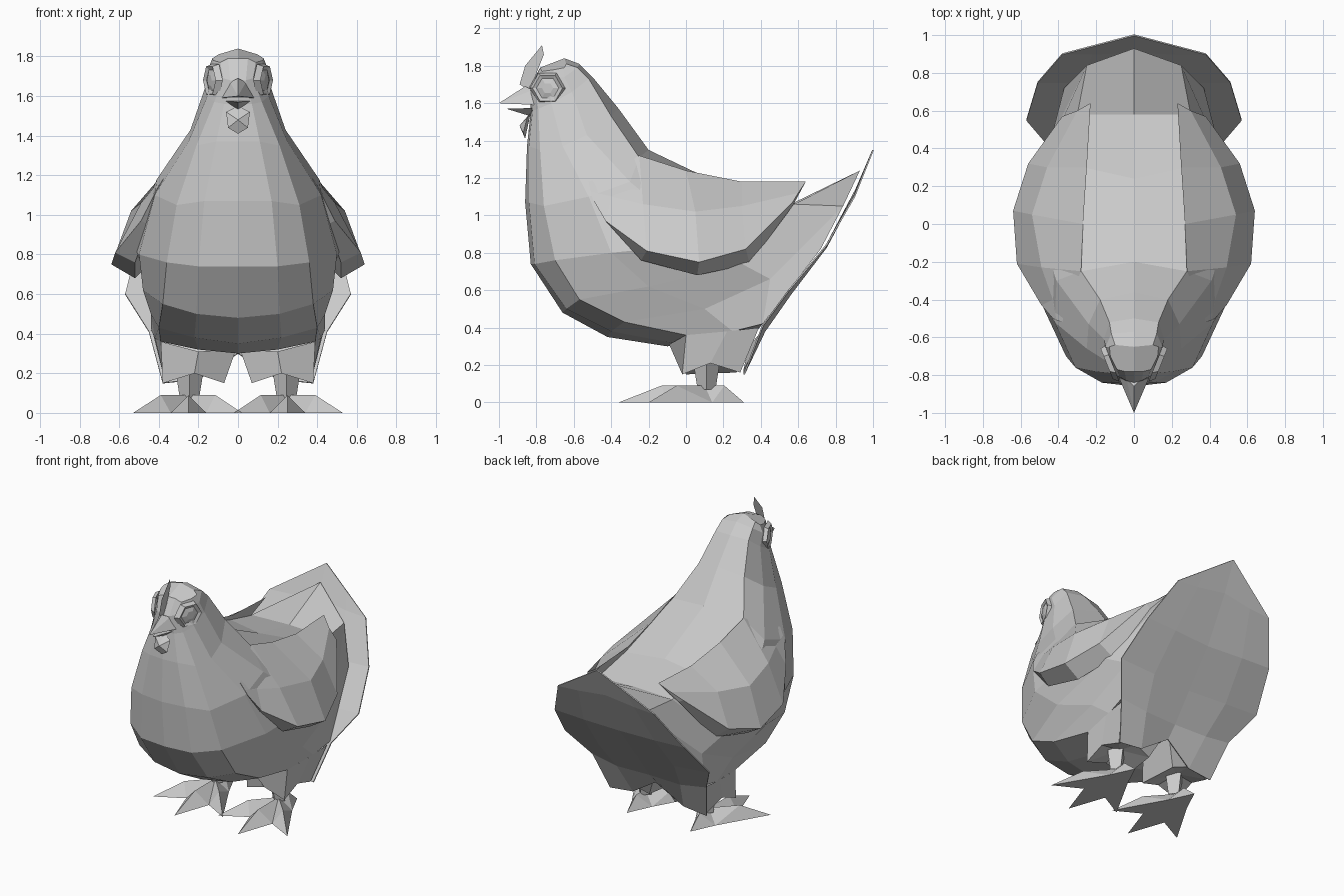
import bpy, bmesh, math
from mathutils import Vector

default_cube = bpy.data.objects.get("Cube")
if default_cube:
    bpy.data.objects.remove(default_cube, do_unlink=True)

GREY = (0.6, 0.6, 0.6, 1)
plumage = bpy.data.materials.new("pale_grey")
plumage.use_nodes = True
plumage.diffuse_color = GREY
plumage.node_tree.nodes["Principled BSDF"].inputs["Base Color"].default_value = GREY


def finish(name, bm, mirrored=True):
    """Turn a half mesh into a named object, mirroring it across x."""
    if mirrored:
        geometry = bm.verts[:] + bm.edges[:] + bm.faces[:]
        copy = bmesh.ops.duplicate(bm, geom=geometry)["geom"]
        copied_verts = [g for g in copy if isinstance(g, bmesh.types.BMVert)]
        copied_faces = [g for g in copy if isinstance(g, bmesh.types.BMFace)]
        for vert in copied_verts:
            vert.co.x = -vert.co.x
        bmesh.ops.reverse_faces(bm, faces=copied_faces)
    bmesh.ops.remove_doubles(bm, verts=bm.verts, dist=0.001)
    bmesh.ops.recalc_face_normals(bm, faces=bm.faces)
    mesh = bpy.data.meshes.new(name)
    bm.to_mesh(mesh)
    bm.free()
    mesh.materials.append(plumage)
    obj = bpy.data.objects.new(name, mesh)
    bpy.context.collection.objects.link(obj)
    return obj


def loft(rows, cyclic=False):
    """Skin neighbouring rows of points with faces."""
    bm = bmesh.new()
    grid = [[bm.verts.new(point) for point in row] for row in rows]
    for upper, lower in zip(grid, grid[1:]):
        count = len(upper)
        for i in range(count if cyclic else count - 1):
            j = (i + 1) % count
            bm.faces.new((upper[i], upper[j], lower[j], lower[i]))
    return bm, grid


def hull(name, points):
    """Wrap a faceted solid around a few points."""
    bm = bmesh.new()
    for point in points:
        bm.verts.new(point)
    bmesh.ops.convex_hull(bm, input=bm.verts)
    return finish(name, bm, False)


# Body: each row runs from the front centre round the side to the back centre
head_rows = [
    [(0, -.78, 1.79), (.05, -.78, 1.79), (.09, -.77, 1.77), (.125, -.7, 1.78),
     (.13, -.65, 1.79), (.1, -.64, 1.81), (0, -.65, 1.84)],
    [(0, -.84, 1.68), (.04, -.83, 1.68), (.075, -.81, 1.69), (.12, -.74, 1.72),
     (.15, -.65, 1.74), (.12, -.58, 1.79), (0, -.57, 1.81)],
    [(0, -.83, 1.56), (.07, -.82, 1.56), (.12, -.79, 1.57), (.155, -.72, 1.6),
     (.16, -.61, 1.66), (.13, -.52, 1.73), (0, -.5, 1.74)],
    [(0, -.85, 1.37), (.11, -.84, 1.37), (.21, -.78, 1.35), (.25, -.66, 1.37),
     (.24, -.53, 1.43), (.18, -.4, 1.53), (0, -.36, 1.57)],
]
torso_rows = [
    [(0, -.86, 1.07), (.17, -.84, 1.07), (.31, -.76, 1.05), (.42, -.52, 1.1),
     (.41, -.3, 1.18), (.28, -.25, 1.31), (0, -.2, 1.35)],
    [(0, -.83, .74), (.2, -.81, .74), (.36, -.7, .76), (.5, -.4, .8),
     (.55, .1, .85), (.27, .3, 1.14), (0, .24, 1.14)],
    [(0, -.66, .48), (.21, -.64, .5), (.38, -.57, .55), (.48, -.2, .62),
     (.49, .3, .74), (.3, .58, 1.06), (0, .58, 1.07)],
    [(0, -.42, .35), (.22, -.4, .38), (.4, -.33, .43), (.44, .1, .5),
     (.44, .45, .66), (.25, .84, 1.05), (0, .93, 1.24)],
    [(0, -.1, .3), (.2, -.08, .32), (.39, 0, .36), (.42, .25, .38),
     (.44, .41, .42), (.37, .72, .82), (0, .66, .84)],
]
bm, grid = loft(head_rows + torso_rows)
bm.faces.new(grid[0])
belly_end = bm.verts.new((0, .36, .36))
bm.faces.new(grid[-1][:5] + [belly_end])
finish("body", bm)

# Tail: a broad thin fan with a slightly bulging rear
bm, grid = loft([
    [(0, 1, 1.35), (.19, .95, 1.225), (.38, .9, 1.1)],
    [(0, .91, 1.14), (.22, .9, 1.11), (.38, .9, 1.1)],
    [(0, .74, .82), (.28, .75, .83), (.51, .75, .84)],
    [(0, .55, .57), (.3, .56, .58), (.57, .55, .6)],
    [(0, .41, .38), (.25, .42, .38), (.45, .41, .41)],
    [(0, .34, .3), (.2, .31, .17), (.38, .31, .15)],
])
solid = finish("tail_fan", bm).modifiers.new("thickness", 'SOLIDIFY')
solid.thickness = 0.008
solid.offset = 0

# Wings: stations from shoulder to tip, each upper edge, middle, lower edge, underside
bm, grid = loft([
    [(.38, -.52, 1.18), (.41, -.51, 1.13), (.43, -.5, 1.09), (.38, -.5, 1.09)],
    [(.34, -.38, 1.24), (.43, -.4, 1.1), (.49, -.43, .97), (.45, -.41, .95)],
    [(.28, -.25, 1.32), (.49, -.23, 1.06), (.62, -.21, .81), (.52, -.24, .76)],
    [(.27, 0, 1.24), (.54, .05, 1.02), (.64, .07, .75), (.52, .06, .68)],
    [(.25, .3, 1.18), (.46, .3, 1.05), (.56, .32, .82), (.46, .34, .74)],
    [(.23, .64, 1.18), (.3, .6, 1.12), (.38, .57, 1.07), (.34, .57, 1.05)],
], cyclic=True)
bm.faces.new(grid[0])
bm.faces.new(grid[-1])
finish("wings", bm)

# Thighs: feathered skirts hanging from the belly, with a zigzag hem
bm, grid = loft([
    [(.39, 0, .36), (.42, .22, .38), (.43, .39, .4), (.2, .36, .35),
     (.02, .33, .33), (.01, .08, .32), (.2, -.09, .31)],
    [(.38, -.02, .15), (.38, .13, .21), (.37, .29, .16), (.22, .29, .2),
     (.1, .27, .16), (.07, 0, .15), (.22, -.02, .2)],
], cyclic=True)
hem = grid[-1]
hip = bm.verts.new((.24, .14, .22))
for i, vert in enumerate(hem):
    bm.faces.new((hem[i - 1], vert, hip))
finish("thighs", bm)

# Shanks: tapered square legs
ANKLE = Vector((.245, .11, 0))


def square(radius, height):
    return [ANKLE + Vector((radius * math.cos(i * math.pi / 2),
                            radius * math.sin(i * math.pi / 2), height)) for i in range(4)]


bm, grid = loft([square(.08, .27), square(.048, .07)], cyclic=True)
finish("shanks", bm)

# Feet: four ridged toes around an ankle, flat underneath
bm = bmesh.new()
ankle = bm.verts.new((.25, .1, .09))
toes = [(.25, -.36), (.53, -.2), (.25, .31), (-.02, -.2)]
webs = [(.34, -.1), (.33, .14), (.17, .14), (.16, -.1)]
tips = [bm.verts.new((x, y, 0)) for x, y in toes]
gaps = [bm.verts.new((x, y, 0)) for x, y in webs]
outline = []
for i, tip in enumerate(tips):
    before, after = gaps[i - 1], gaps[i]
    knuckle = bm.verts.new(ankle.co.lerp(tip.co, .5) + Vector((0, 0, .045)))
    for corners in ((before, tip, knuckle), (tip, after, knuckle),
                    (after, ankle, knuckle), (ankle, before, knuckle)):
        bm.faces.new(corners)
    outline += [tip, after]
bm.faces.new(outline)
finish("feet", bm)

# Beak, wattle and comb
hull("upper_beak", [(0, -1, 1.6), (.09, -.79, 1.59), (-.09, -.79, 1.59),
                    (.04, -.82, 1.67), (-.04, -.82, 1.67), (0, -.86, 1.69)])
hull("lower_beak", [(0, -.96, 1.57), (.07, -.8, 1.575), (-.07, -.8, 1.575),
                    (0, -.83, 1.53)])
hull("wattle", [(.06, -.85, 1.52), (-.06, -.85, 1.52), (.05, -.87, 1.44),
                (-.05, -.87, 1.44), (0, -.86, 1.41), (0, -.89, 1.48), (0, -.83, 1.55)])
bm = bmesh.new()
profile = [(-.82, 1.66), (-.89, 1.7), (-.86, 1.8), (-.77, 1.91), (-.76, 1.86), (-.8, 1.76)]
bm.faces.new([bm.verts.new((0, y, z)) for y, z in profile])
finish("comb", bm, False)


# Eyes: raised six-sided rims around sunken eyeballs, turned towards the front
def eye_ring(radius, x):
    angles = [i * math.pi / 3 for i in range(6)]
    return [(x + .4 * radius * math.cos(a), -.74 + radius * math.cos(a),
             1.68 + radius * math.sin(a)) for a in angles]


bm, grid = loft([eye_ring(.095, .115), eye_ring(.08, .145), eye_ring(.06, .135),
                 eye_ring(.03, .145)], cyclic=True)
bm.faces.new(grid[-1])
finish("eyes", bm)
